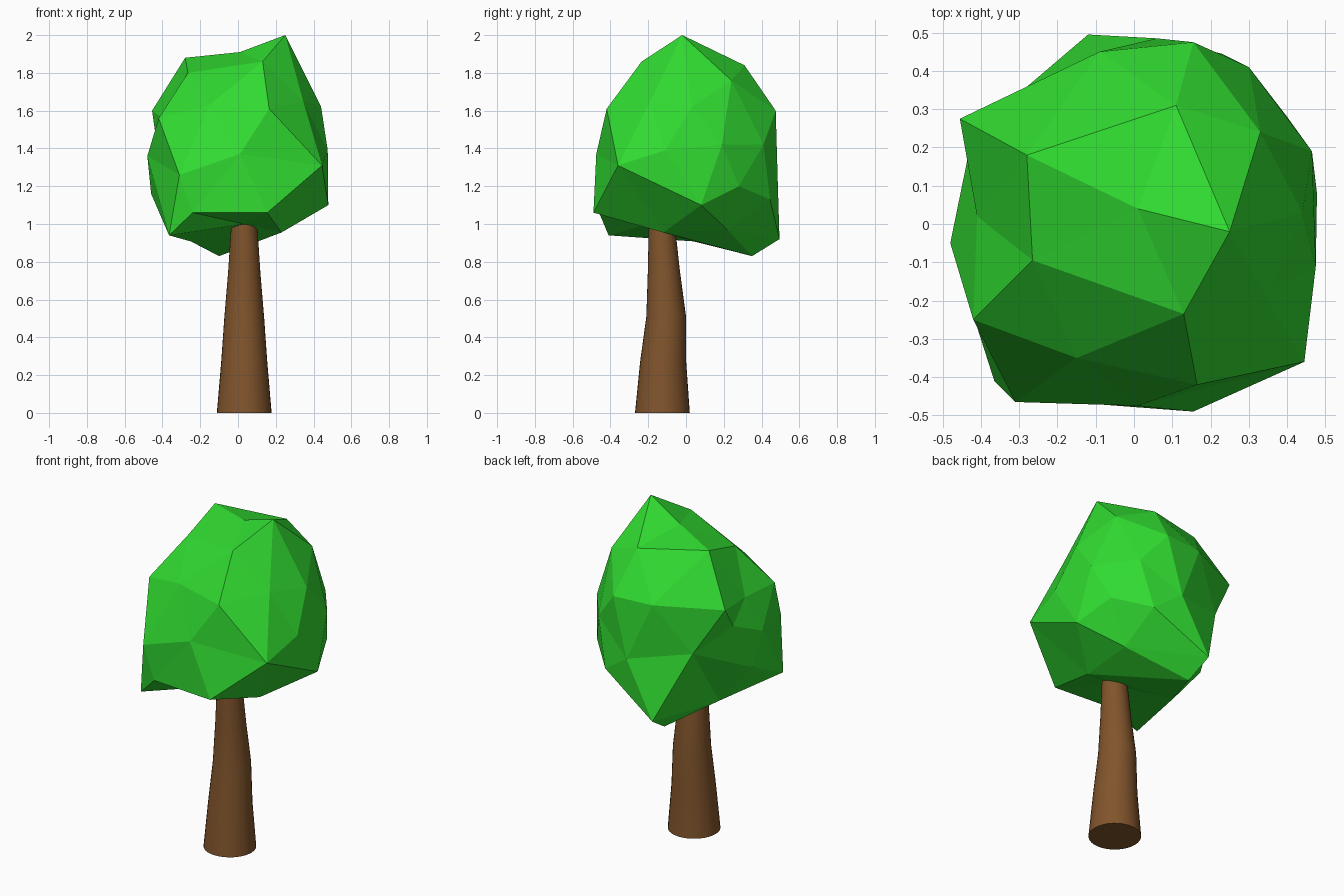
import bpy, bmesh, math
from mathutils import Vector

if "Cube" in bpy.data.objects:
    bpy.data.objects.remove(bpy.data.objects["Cube"])


def add_object(name, bm, color):
    bmesh.ops.recalc_face_normals(bm, faces=bm.faces)
    mesh = bpy.data.meshes.new(name)
    bm.to_mesh(mesh)
    bm.free()
    mat = bpy.data.materials.new(name + "_color")
    mat.diffuse_color = color
    mat.use_nodes = True
    mat.node_tree.nodes["Principled BSDF"].inputs["Base Color"].default_value = mat.diffuse_color
    mesh.materials.append(mat)
    ob = bpy.data.objects.new(name, mesh)
    bpy.context.collection.objects.link(ob)
    return ob


# Trunk: slightly bent, tapered loft of circles (y centre, z, radius)
SIDES = 32
bm = bmesh.new()
rings = []
for y, z, r in [(-.125, 0, .145), (-.121, .27, .122), (-.105, .51, .105),
                (-.117, .75, .085), (-.13, 1.04, .066)]:
    rings.append([bm.verts.new((.033 + r * math.cos(a), y + r * math.sin(a), z))
                  for a in (math.tau * i / SIDES for i in range(SIDES))])
for lo, hi in zip(rings, rings[1:]):
    for i in range(SIDES):
        j = (i + 1) % SIDES
        bm.faces.new((lo[i], lo[j], hi[j], hi[i]))
bm.faces.new(rings[0])
bm.faces.new(rings[-1])
trunk = add_object("trunk", bm, (.22, .09, .025, 1))
bpy.context.view_layer.objects.active = trunk
trunk.select_set(True)
bpy.ops.object.shade_smooth_by_angle(angle=math.radians(40))

# Foliage: faceted crown, corners listed from the top down
crown = [
    (.25, -.02, 2.0), (.01, .04, 1.91), (-.28, .18, 1.88), (.13, -.235, 1.86),
    (.11, .31, 1.84), (-.265, -.095, 1.80), (.33, .24, 1.76), (.345, -.19, 1.65),
    (-.15, -.35, 1.63), (.44, .03, 1.62), (.165, -.42, 1.61), (-.455, .275, 1.60),
    (.155, .475, 1.60), (-.09, .45, 1.60), (-.42, -.25, 1.56), (-.41, .02, 1.57),
    (-.435, .17, 1.46), (.30, .41, 1.42), (.465, .19, 1.42), (.475, -.11, 1.39),
    (.01, -.475, 1.37), (-.48, -.05, 1.36), (.445, -.36, 1.31), (-.29, .35, 1.32),
    (-.31, -.465, 1.26), (.06, .485, 1.25), (.40, .28, 1.20), (-.46, .02, 1.16),
    (.23, .445, 1.13), (.478, .08, 1.10), (.155, -.49, 1.06), (-.24, -.46, 1.06),
    (-.365, -.41, .94), (.03, -.2, 1.0), (.23, -.12, .955), (.25, .22, .97),
    (-.25, .04, .908), (-.12, .495, .92), (-.1, .35, .83)]
centre = Vector((0, 0, 1.4))
bm = bmesh.new()
real = {}
for p in crown:
    v = bm.verts.new((Vector(p) - centre).normalized())
    real[v] = Vector(p)
# Skin the corner directions on a unit sphere, then move them to true depth
bmesh.ops.convex_hull(bm, input=list(bm.verts))
for v in bm.verts:
    v.co = real[v]
add_object("foliage", bm, (.03, .7, .03, 1))
